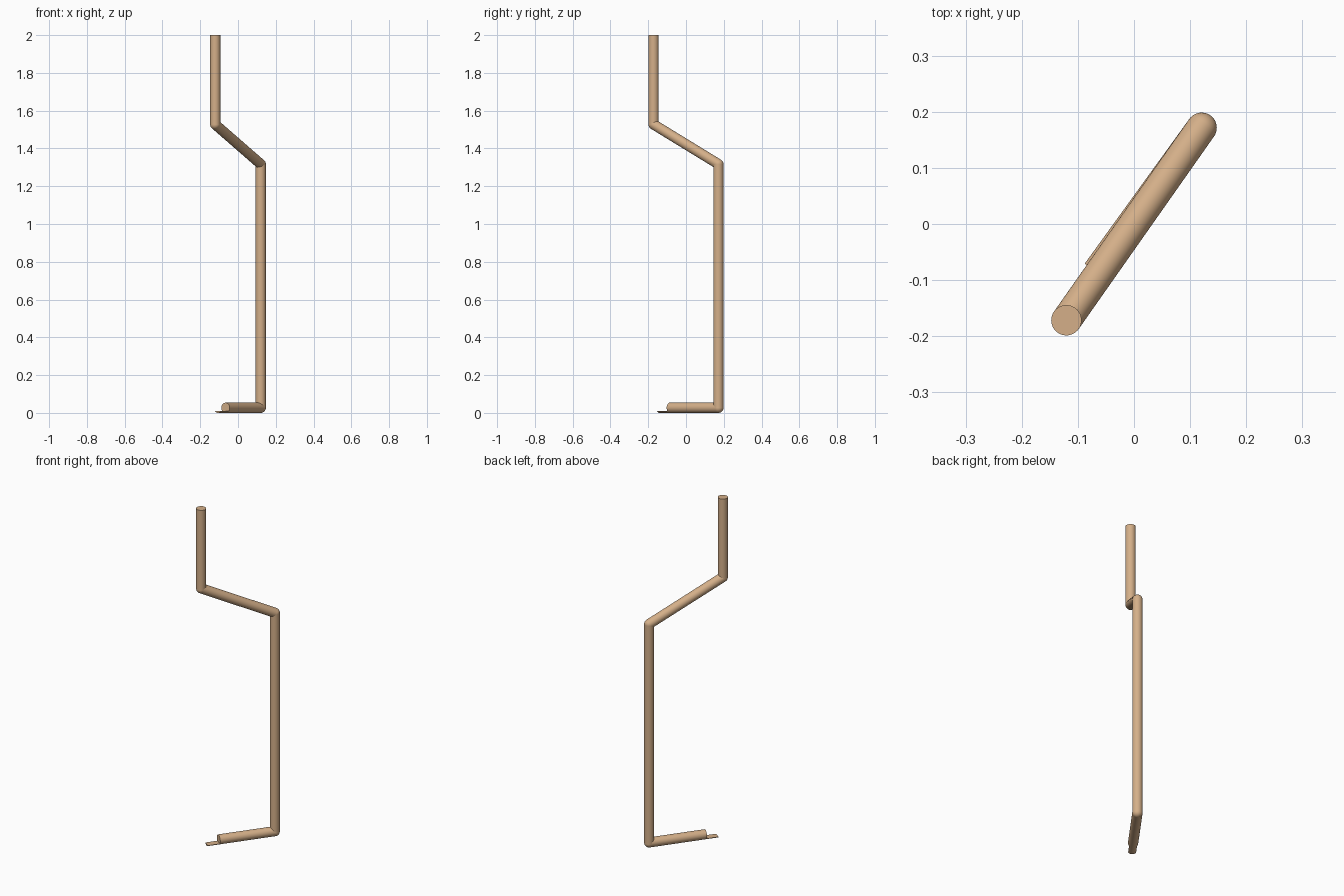
import bpy, bmesh, math
from mathutils import Vector

if "Cube" in bpy.data.objects:
    bpy.data.objects.remove(bpy.data.objects["Cube"])

R = 0.027
mat = bpy.data.materials.new("tan_metal")
mat.diffuse_color = (0.66, 0.43, 0.25, 1)
mat.use_nodes = True
mat.node_tree.nodes["Principled BSDF"].inputs["Base Color"].default_value = mat.diffuse_color


def finish(bm, name, angle=40):
    bmesh.ops.recalc_face_normals(bm, faces=bm.faces)
    me = bpy.data.meshes.new(name)
    bm.to_mesh(me)
    bm.free()
    ob = bpy.data.objects.new(name, me)
    bpy.context.collection.objects.link(ob)
    me.materials.append(mat)
    bpy.ops.object.select_all(action='DESELECT')
    ob.select_set(True)
    bpy.context.view_layer.objects.active = ob
    bpy.ops.object.shade_smooth_by_angle(angle=math.radians(angle))
    return ob


def rod(name, a, b):
    d = b - a
    bm = bmesh.new()
    bmesh.ops.create_cone(bm, cap_ends=True, segments=48, radius1=R, radius2=R, depth=d.length)
    ob = finish(bm, name)
    ob.rotation_mode = 'QUATERNION'
    ob.rotation_quaternion = Vector((0, 0, 1)).rotation_difference(d)
    ob.location = (a + b) / 2


def elbow(name, p):
    bm = bmesh.new()
    bmesh.ops.create_uvsphere(bm, u_segments=48, v_segments=24, radius=R)
    finish(bm, name).location = p


# Path of the bent rod, from top to toe
top = Vector((-0.1205, -0.1715, 2.0))
bend_high = Vector((-0.1205, -0.1715, 1.527))
bend_mid = Vector((0.1205, 0.1715, 1.317))
bend_low = Vector((0.1205, 0.1715, R))
toe = Vector((-0.066, -0.0865, R))
path = [top, bend_high, bend_mid, bend_low, toe]

for name, a, b in zip(("upper_shaft", "slanted_shaft", "long_shaft", "foot_bar"), path, path[1:]):
    rod(name, a, b)
for name, p in zip(("upper_elbow", "middle_elbow", "lower_elbow"), path[1:4]):
    elbow(name, p)

# Thin tongue: the lowest slice of the foot bar, continued past its end
d = (toe - bend_low).normalized()
side = d.cross(Vector((0, 0, 1)))
half = math.acos(1 - 0.010 / R)
bm = bmesh.new()
ring = []
for i in range(13):
    t = -half + 2 * half * i / 12
    p = toe - d * 0.02 + side * (R * math.sin(t)) - Vector((0, 0, R * math.cos(t)))
    ring.append(bm.verts.new(p))
face = bm.faces.new(ring)
ext = bmesh.ops.extrude_face_region(bm, geom=[face], use_keep_orig=True)
bmesh.ops.translate(bm, vec=d * 0.088,
                    verts=[v for v in ext["geom"] if isinstance(v, bmesh.types.BMVert)])
finish(bm, "foot_tongue", 30)
